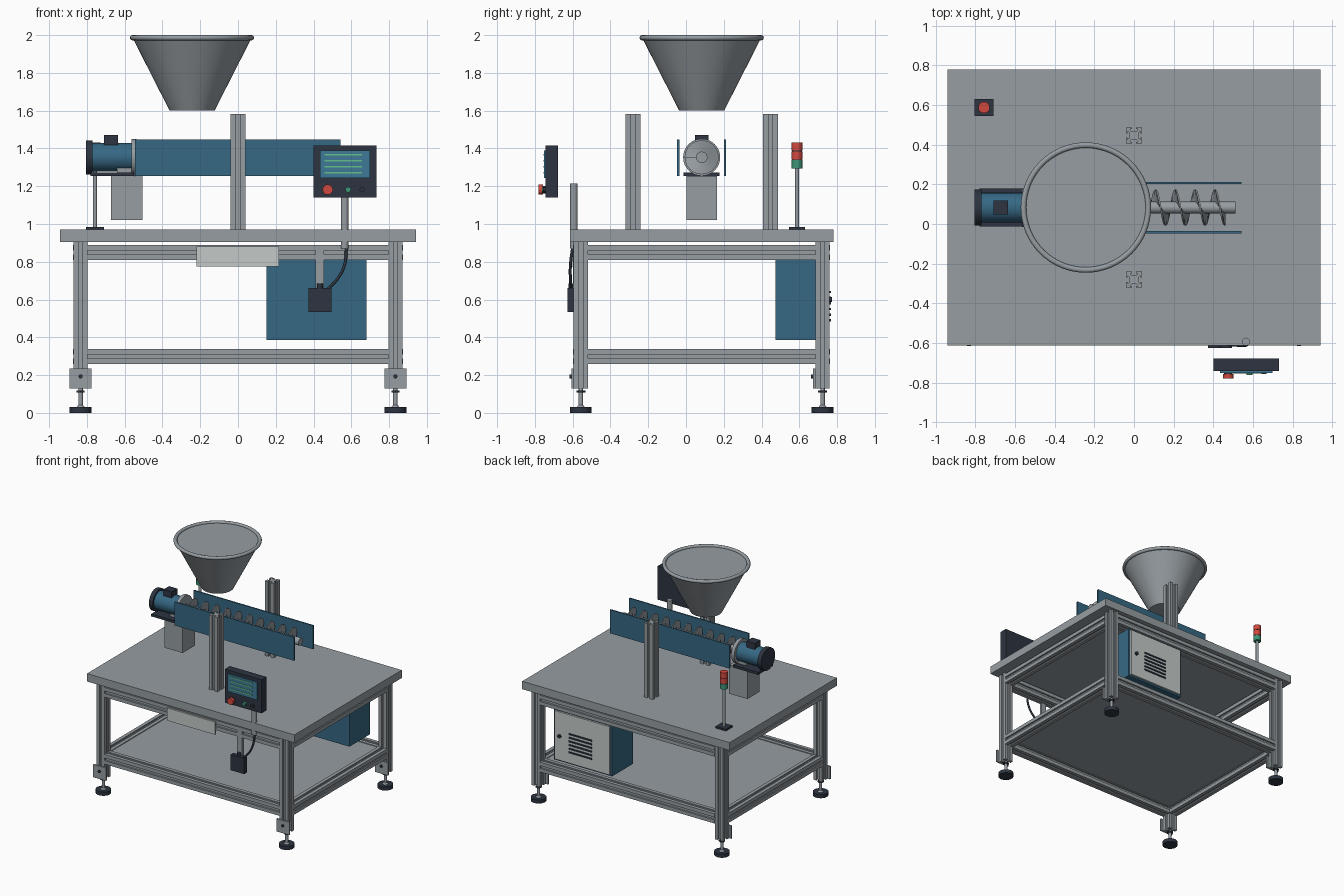
import bpy, bmesh, math
from mathutils import Matrix, Vector

if "Cube" in bpy.data.objects:
    bpy.data.objects.remove(bpy.data.objects["Cube"])

def lin(c):
    return c / 12.92 if c <= 0.04045 else ((c + 0.055) / 1.055) ** 2.4

def mat(name, r, g, b):
    m = bpy.data.materials.new(name)
    m.diffuse_color = (lin(r / 255), lin(g / 255), lin(b / 255), 1)
    m.use_nodes = True
    m.node_tree.nodes["Principled BSDF"].inputs["Base Color"].default_value = m.diffuse_color
    return m

STEEL = mat("steel grey", 150, 157, 162)
BLUE = mat("machine blue", 54, 104, 132)
DARK = mat("dark slate", 45, 52, 64)
LIGHT = mat("pale grey", 196, 202, 200)
RED = mat("signal red", 208, 72, 62)
GREEN = mat("signal green", 62, 148, 118)
SCREEN = mat("screen blue", 62, 122, 150)
LINES = mat("readout green", 100, 190, 140)

CY = 0.083  # y of the machine's centre line
AX = {'x': Matrix.Rotation(math.pi / 2, 4, 'Y'),
      'y': Matrix.Rotation(-math.pi / 2, 4, 'X'), 'z': Matrix.Identity(4)}

def finish(name, bm, m, smooth=False):
    bmesh.ops.recalc_face_normals(bm, faces=bm.faces)
    me = bpy.data.meshes.new(name)
    bm.to_mesh(me)
    bm.free()
    ob = bpy.data.objects.new(name, me)
    bpy.context.collection.objects.link(ob)
    me.materials.append(m)
    if smooth:
        bpy.ops.object.select_all(action='DESELECT')
        ob.select_set(True)
        bpy.context.view_layer.objects.active = ob
        bpy.ops.object.shade_smooth_by_angle(angle=math.radians(35))
    return ob

def box(name, x, y, z, m):
    bm = bmesh.new()
    bmesh.ops.create_cube(bm, size=1)
    for v in bm.verts:
        v.co = [r[0] + (c + 0.5) * (r[1] - r[0]) for c, r in zip(v.co, (x, y, z))]
    return finish(name, bm, m)

def cyl(name, start, length, r, m, axis='z', r2=None, n=48):
    bm = bmesh.new()
    bmesh.ops.create_cone(bm, cap_ends=True, segments=n, radius1=r,
                          radius2=r if r2 is None else r2, depth=length)
    bmesh.ops.translate(bm, vec=(0, 0, length / 2), verts=bm.verts)
    bmesh.ops.transform(bm, matrix=Matrix.Translation(start) @ AX[axis], verts=bm.verts)
    return finish(name, bm, m, True)

def slotted(name, start, length, size, axis='z'):
    """Square extrusion with a T-slot on each side."""
    h = size / 2
    side = [(h, -h), (h, -.011), (h - .008, -.011), (h - .008, -.02), (h - .018, -.013),
            (h - .018, .013), (h - .008, .02), (h - .008, .011), (h, .011)]
    bm = bmesh.new()
    pts = [Matrix.Rotation(k * math.pi / 2, 3, 'Z') @ Vector((*p, 0))
           for k in range(4) for p in side]
    f = bm.faces.new([bm.verts.new(p) for p in pts])
    ext = bmesh.ops.extrude_face_region(bm, geom=[f])
    top = [g for g in ext['geom'] if isinstance(g, bmesh.types.BMVert)]
    bmesh.ops.translate(bm, vec=(0, 0, length), verts=top)
    bmesh.ops.transform(bm, matrix=Matrix.Translation(start) @ AX[axis], verts=bm.verts)
    return finish(name, bm, STEEL)

# Table top and lower shelf
box("table_top", (-.942, .942), (-.614, .78), (.905, .97), STEEL)
box("lower_shelf", (-.80, .80), (CY - .61, CY + .61), (.315, .333), STEEL)

# Legs with brackets and levelling feet
LX, LY = .833, .64
for sx, a in ((-1, "left"), (1, "right")):
    for sy, b in ((-1, "front"), (1, "back")):
        x, y, tag = sx * LX, CY + sy * LY, f"{b}_{a}"
        slotted(f"{tag}_leg", (x, y, .13), .775, .075)
        box(f"{tag}_foot_bracket", (x - .058, x + .058), (y - .05, y - .0375), (.13, .235), STEEL)
        cyl(f"{tag}_bracket_bolt", (x, y - .06, .193), .012, .011, DARK, 'y', n=16)
        cyl(f"{tag}_foot_pad", (x, y, 0), .03, .058, DARK)
        cyl(f"{tag}_foot_collar", (x, y, .03), .012, .022, STEEL, r2=.012)
        cyl(f"{tag}_foot_stem", (x, y, .03), .11, .012, STEEL, n=24)
        cyl(f"{tag}_foot_nut", (x, y, .108), .01, .024, DARK, n=6)

# Upper and lower frame rails
for z, a in ((.849, "upper"), (.299, "lower")):
    for s, b, c in ((-1, "front", "left"), (1, "back", "right")):
        slotted(f"{a}_{b}_rail", (-LX + .0375, CY + s * LY, z), 2 * LX - .075, .08, 'x')
        slotted(f"{a}_{c}_rail", (s * LX, CY - LY + .0375, z), 2 * LY - .075, .08, 'y')

# Uprights and trough side panels
for s, b in ((-1, "front"), (1, "back")):
    slotted(f"{b}_upright", (0, CY + s * .364, .97), .612, .08)
    y = CY + s * .124
    box(f"{b}_trough_panel", (-.545, .542), (y - .006, y + .006), (1.255, 1.448), BLUE)

# Hopper with rolled rim
HX = -.243
cyl("hopper", (HX, CY, 1.602), .383, .12, STEEL, r2=.315, n=64)
bpy.ops.mesh.primitive_torus_add(location=(HX, CY, 1.986), major_radius=.315, minor_radius=.014,
                                 major_segments=64, minor_segments=12)
rim = bpy.context.object
rim.name = "hopper_rim"
rim.data.materials.append(STEEL)
bpy.ops.object.shade_smooth()

# Auger: shaft and helical flight
AZ = 1.353
cyl("auger_shaft", (-.55, CY, AZ), 1.062, .03, STEEL, 'x')
bm = bmesh.new()
prev = None
STEPS, TURNS, PITCH = 304, 9.5, .1
for i in range(STEPS + 1):
    t = TURNS * i / STEPS
    a = 2 * math.pi * t
    ring = [bm.verts.new((-.491 + PITCH * t + dx, CY + r * math.cos(a), AZ + r * math.sin(a)))
            for r, dx in ((.028, -.004), (.09, -.004), (.09, .004), (.028, .004))]
    if prev:
        for k in range(4):
            bm.faces.new((prev[k], prev[k - 1], ring[k - 1], ring[k]))
    if i in (0, STEPS):
        bm.faces.new(ring)
    prev = ring
finish("auger_flight", bm, STEEL, True)

# Drive motor on its pedestal
cyl("motor_flange", (-.565, CY, AZ), .027, .098, STEEL, 'x')
cyl("motor_body", (-.775, CY, AZ), .212, .075, BLUE, 'x')
cyl("motor_fan_cover", (-.805, CY, AZ), .035, .09, DARK, 'x')
box("motor_terminal_box", (-.71, -.635), (CY - .036, CY + .036), (1.415, 1.47), DARK)
box("motor_cradle", (-.64, -.55), (CY - .05, CY + .05), (1.27, 1.30), STEEL)
box("motor_base_plate", (-.78, -.55), (CY - .095, CY + .095), (1.253, 1.273), DARK)
box("motor_pedestal", (-.672, -.505), (CY - .08, CY + .08), (1.02, 1.255), STEEL)

# Signal light tower
SX, SY = -.757, .588
box("signal_base", (SX - .047, SX + .047), (SY - .043, SY + .043), (.97, .985), DARK)
cyl("signal_pole", (SX, SY, .985), .31, .011, STEEL, n=24)
cyl("signal_core", (SX, SY, 1.297), .13, .026, DARK)
for k, (c, n) in enumerate(((GREEN, "green"), (RED, "lower_red"), (RED, "upper_red"))):
    cyl(f"signal_{n}_lamp", (SX, SY, 1.295 + .047 * k), .043, .029, c)

# Control panel: housing, screen, readout lines and buttons
box("panel_housing", (.40, .733), (-.743, -.678), (1.14, 1.415), DARK)
box("panel_screen", (.433, .70), (-.752, -.743), (1.243, 1.388), SCREEN)
for k, w in enumerate((.20, .20, .20, .20)):
    z = 1.367 - .032 * k
    box(f"readout_line_{k + 1}", (.457, .457 + w), (-.755, -.75), (z - .004, z + .004), LINES)
cyl("stop_button_collar", (.475, -.76, 1.182), .02, .02, DARK, 'y')
cyl("stop_button", (.475, -.78, 1.182), .022, .027, RED, 'y')
cyl("start_button", (.583, -.762, 1.182), .022, .015, GREEN, 'y')
cyl("reset_button", (.657, -.758, 1.182), .018, .013, DARK, 'y')
cyl("panel_post", (.565, -.594, .87), .345, .02, STEEL)

# Junction box on a hanger bar, with its cable
box("hanger_bar", (.41, .455), (-.597, -.575), (.65, .89), STEEL)
box("junction_box", (.373, .495), (-.627, -.592), (.533, .662), DARK)
cyl("junction_gland", (.433, -.605, .66), .025, .016, DARK, n=24)
cu = bpy.data.curves.new("panel_cable", 'CURVE')
cu.dimensions = '3D'
cu.bevel_depth = .008
cu.bevel_resolution = 3
sp = cu.splines.new('BEZIER')
path = [(.575, -.6, .88), (.563, -.612, .78), (.527, -.612, .71), (.475, -.608, .655)]
sp.bezier_points.add(len(path) - 1)
for p, co in zip(sp.bezier_points, path):
    p.co = co
    p.handle_left_type = p.handle_right_type = 'AUTO'
cable = bpy.data.objects.new("panel_cable", cu)
cu.materials.append(DARK)
bpy.context.collection.objects.link(cable)

# Blank plate on the front rail
box("front_plate", (-.22, .218), (-.61, -.597), (.776, .88), LIGHT)

# Electrical cabinet with louvred back door
box("cabinet_body", (.15, .68), (.475, .745), (.387, .81), BLUE)
box("cabinet_door", (.165, .665), (.745, .76), (.40, .797), LIGHT)
cyl("door_latch", (.615, .758, .60), .016, .014, DARK, 'y', n=24)
for k in range(6):
    z = .49 + .03 * k
    box(f"door_louvre_{k + 1}", (.32, .53), (.758, .767), (z - .006, z + .006), DARK)
